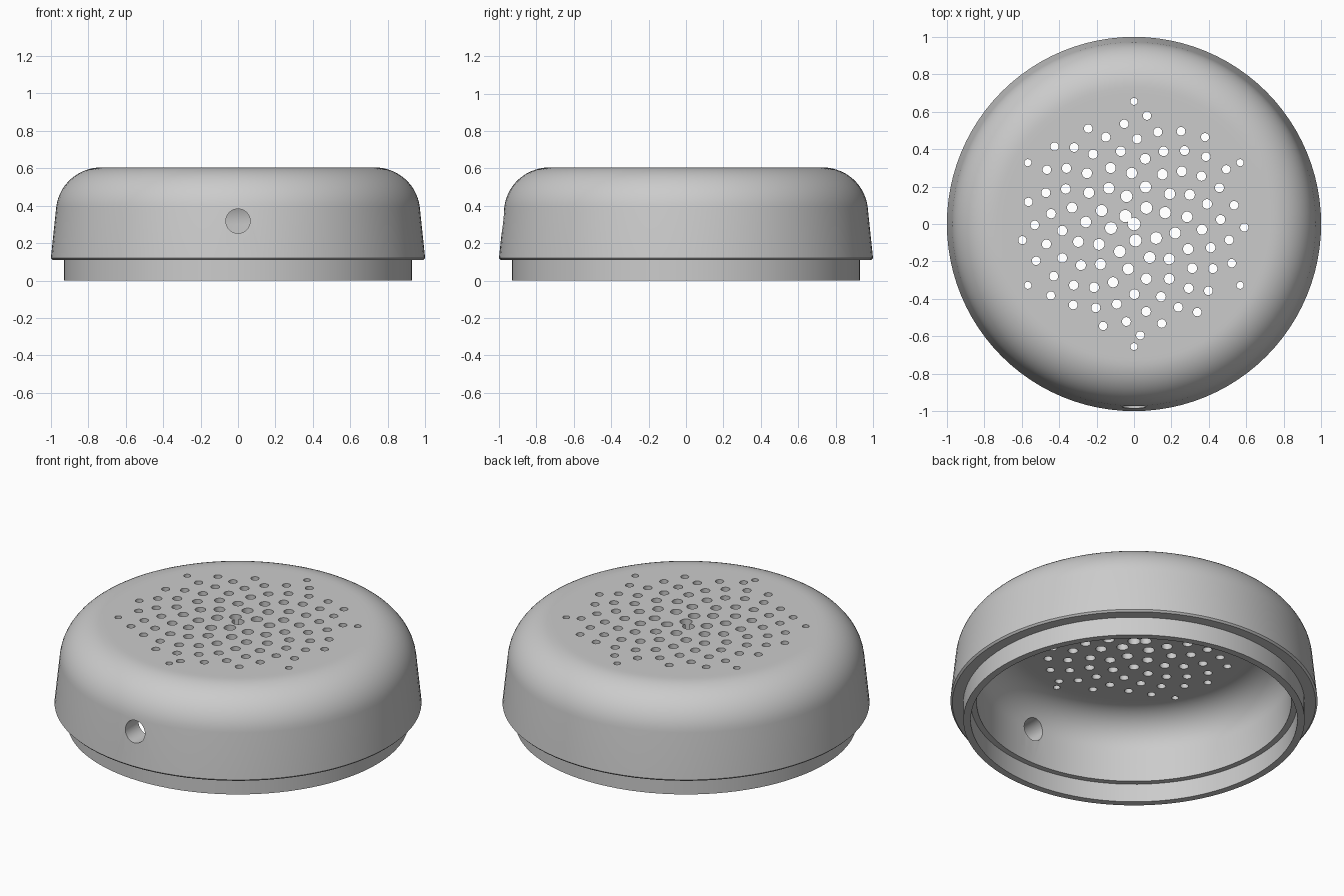
import bpy, bmesh, math
from mathutils import Matrix, Vector

if "Cube" in bpy.data.objects:
    bpy.data.objects.remove(bpy.data.objects["Cube"])

SEGMENTS = 96
TOP, CEILING = 0.605, 0.495

grey = bpy.data.materials.new("plain grey")
grey.use_nodes = True
colour = (0.6, 0.6, 0.6, 1)
grey.diffuse_color = colour
grey.node_tree.nodes["Principled BSDF"].inputs["Base Color"].default_value = colour


def add_object(name, bm):
    mesh = bpy.data.meshes.new(name)
    bmesh.ops.recalc_face_normals(bm, faces=bm.faces[:])
    bm.to_mesh(mesh)
    bm.free()
    mesh.materials.append(grey)
    obj = bpy.data.objects.new(name, mesh)
    bpy.context.collection.objects.link(obj)
    return obj


def fillet(cr, cz, rad_r, rad_z, start, end, steps):
    """Points of an elliptical arc in the radius/height plane."""
    angles = [math.radians(start + (end - start) * i / steps) for i in range(steps + 1)]
    return [(cr + rad_r * math.cos(a), cz + rad_z * math.sin(a)) for a in angles]


def lathe(profile):
    """Turn a profile about z and close both ends with flat discs."""
    bm = bmesh.new()
    rings = []
    for r, z in profile:
        angles = [math.tau * i / SEGMENTS for i in range(SEGMENTS)]
        rings.append([bm.verts.new((r * math.cos(a), r * math.sin(a), z)) for a in angles])
    for a, b in zip(rings, rings[1:]):
        for i in range(SEGMENTS):
            j = (i + 1) % SEGMENTS
            bm.faces.new((a[i], a[j], b[j], b[i]))
    bm.faces.new(rings[0])
    bm.faces.new(rings[-1])
    return bm


# Hollow cap: domed outside, stepped lip below, rounded inside
profile = [(0.7, TOP)]
profile += fillet(0.73, 0.365, 0.243, TOP - 0.365, 90, 6, 14)
profile += [(1.0, 0.12), (0.99, 0.11), (0.93, 0.11), (0.93, 0),
            (0.89, 0), (0.89, 0.11), (0.857, 0.11)]
profile += fillet(0.66, 0.3, 0.197, CEILING - 0.3, 0, 90, 12)
profile.append((0.63, CEILING))
cap = add_object("cap", lathe(profile))

# Cutter: spiral of shrinking holes, six outlying holes, one hole in the front
cutters = bmesh.new()


def add_hole(x, y, radius):
    bmesh.ops.create_cone(cutters, cap_ends=True, segments=24, radius1=radius,
                          radius2=radius, depth=0.4,
                          matrix=Matrix.Translation((x, y, 0.55)))


golden = math.pi * (3 - math.sqrt(5))
for n in range(94):
    r = 0.0625 * math.sqrt(n)
    add_hole(r * math.cos(n * golden), r * math.sin(n * golden), 0.034 - 0.02 * r)
for i in range(6):
    a = math.radians(30 + 60 * i)
    add_hole(0.655 * math.cos(a), 0.655 * math.sin(a), 0.019)
bmesh.ops.create_cone(cutters, cap_ends=True, segments=32, radius1=0.065,
                      radius2=0.065, depth=0.5,
                      matrix=Matrix.Translation((0, -0.95, 0.318))
                      @ Matrix.Rotation(math.pi / 2, 4, "X"))
hole_cutter = add_object("hole_cutter", cutters)
hole_cutter.hide_render = True

# Cut the holes and keep the result as plain mesh
cut = cap.modifiers.new("holes", "BOOLEAN")
cut.operation = "DIFFERENCE"
cut.solver = "EXACT"
cut.use_self = True
cut.object = hole_cutter
depsgraph = bpy.context.evaluated_depsgraph_get()
result = bpy.data.meshes.new_from_object(cap.evaluated_get(depsgraph))
cap.modifiers.clear()
cap.data = result
bpy.data.objects.remove(hole_cutter)

bpy.ops.object.select_all(action="DESELECT")
cap.select_set(True)
bpy.context.view_layer.objects.active = cap
bpy.ops.object.shade_smooth_by_angle(angle=math.radians(30))
